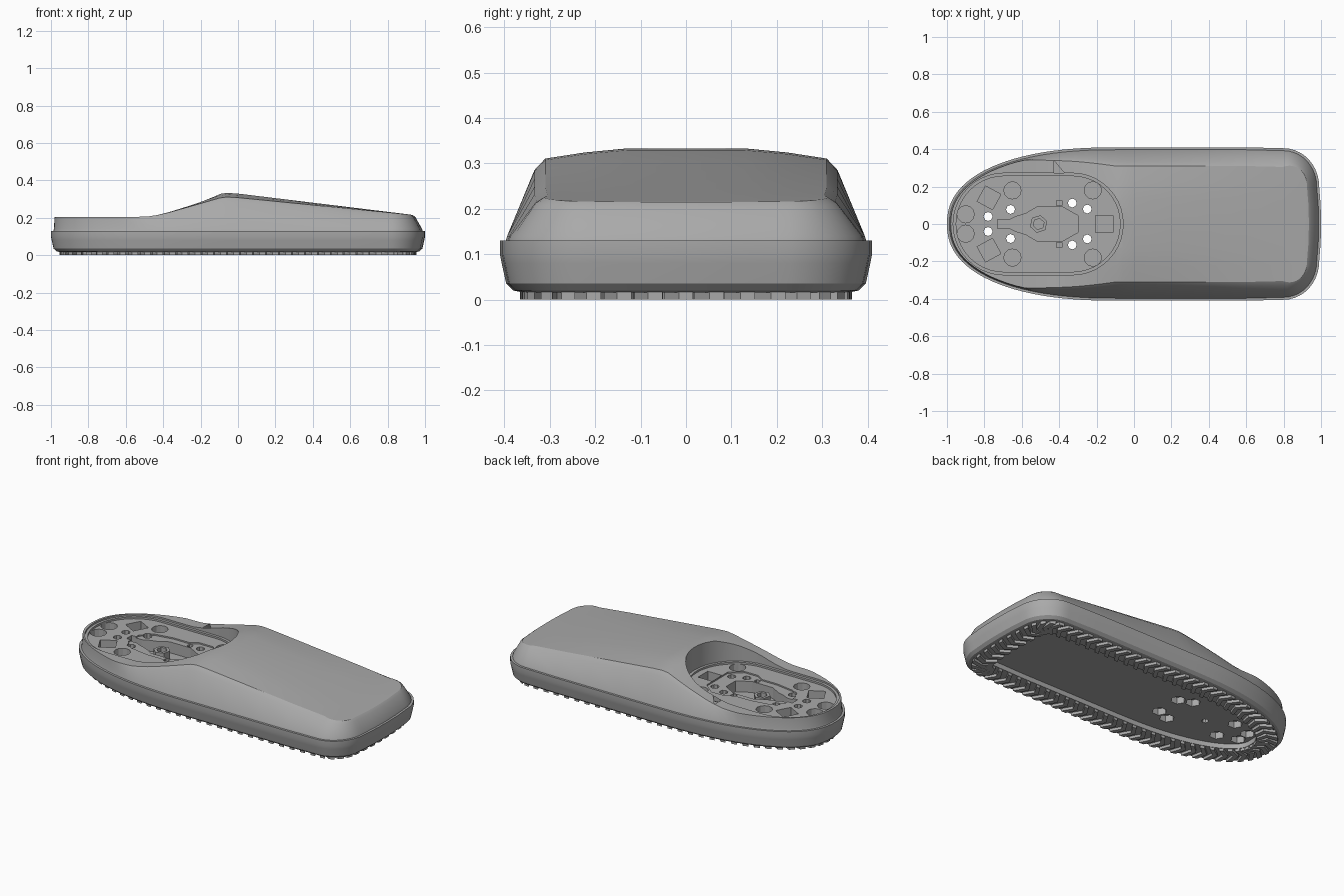
import bpy, bmesh, math
from mathutils import Vector

if "Cube" in bpy.data.objects:
    bpy.data.objects.remove(bpy.data.objects["Cube"])

grey = bpy.data.materials.new("plain grey")
grey.use_nodes = True
grey.diffuse_color = (0.4, 0.4, 0.4, 1)
grey.node_tree.nodes["Principled BSDF"].inputs["Base Color"].default_value = (0.4, 0.4, 0.4, 1)


def make_object(name, bm):
    bmesh.ops.remove_doubles(bm, verts=bm.verts, dist=0.0002)
    bmesh.ops.recalc_face_normals(bm, faces=bm.faces)
    mesh = bpy.data.meshes.new(name)
    bm.to_mesh(mesh)
    bm.free()
    mesh.materials.append(grey)
    obj = bpy.data.objects.new(name, mesh)
    bpy.context.collection.objects.link(obj)
    return obj


def interp(table, x):
    for (x0, v0), (x1, v1) in zip(table, table[1:]):
        if x <= x1:
            return v0 + (v1 - v0) * max(0, (x - x0) / (x1 - x0))
    return table[-1][1]


# Plan outline: round left end, straight sides, rounded right corners
def plan_outline():
    half = []
    for i in range(25):
        a = math.pi / 2 * i / 24
        half.append(Vector((-0.1 - 0.9 * max(0, math.cos(a)) ** 0.87, 0.41 * math.sin(a) ** 0.87)))
    half += [Vector((x, 0.41)) for x in (-0.06, 0, 0.2, 0.4, 0.6)]
    for i in range(11):
        a = math.pi / 2 * i / 10
        half.append(Vector((0.8 + 0.19 * math.sin(a), 0.2 + 0.205 * math.cos(a))))
    half += [Vector((0.998, 0.1)), Vector((1, 0))]
    return half, half + [Vector((p.x, -p.y)) for p in half[-2:0:-1]]


HALF, RING = plan_outline()
COUNT = len(RING)


def inward(i):
    t = (RING[(i + 1) % COUNT] - RING[i - 1]).normalized()
    return Vector((t.y, -t.x))


def inset(amount):
    return [p + inward(i) * (amount(p.x) if callable(amount) else amount) for i, p in enumerate(RING)]


def loft(bm, rings):
    rows = [[bm.verts.new(v) for v in ring] for ring in rings]
    for a, b in zip(rows, rows[1:]):
        for i in range(len(a)):
            j = (i + 1) % len(a)
            bm.faces.new((a[i], a[j], b[j], b[i]))
    bm.faces.new(rows[0])
    return rows


def at_height(points, z):
    return [(p[0], p[1], z) for p in points]


def prism(bm, points, low, high):
    rows = loft(bm, [at_height(points, low), at_height(points, high)])
    bm.faces.new(rows[-1])


# Sole with a rounded lower edge
bm = bmesh.new()
levels = [(0.05, 0.016), (0.03, 0.02), (0.014, 0.035), (0.004, 0.08), (0, 0.1), (0, 0.13)]
rows = loft(bm, [at_height(inset(d), z) for d, z in levels])
bm.faces.new(rows[-1])
sole = make_object("sole", bm)

# Upper shell: flat front, hump and long slope, with a crowned top
TOP = [(-0.5, 0.205), (-0.45, 0.209), (-0.38, 0.228), (-0.2, 0.29), (-0.11, 0.325),
       (-0.06, 0.333), (0, 0.329), (0.92, 0.217), (0.95, 0.212)]
LEAN = [(-0.6, 0.02), (-0.45, 0.05), (-0.1, 0.1), (0.8, 0.1), (0.97, 0.065), (1, 0.065)]


def edge_height(x):
    t = interp(TOP, x)
    return t - max(0, t - 0.215) * 0.19


bm = bmesh.new()
edge = inset(lambda x: interp(LEAN, x))
shoulder = inset(lambda x: 0.015 + (interp(LEAN, x) - 0.015) * 0.72)
rim = [(p.x, p.y, edge_height(p.x)) for p in edge]
shoulder = [(p.x, p.y, 0.13 + (r[2] - 0.13) * 0.86) for p, r in zip(shoulder, rim)]
rows = loft(bm, [at_height(inset(0.013), 0.13), at_height(inset(0.016), 0.14), shoulder, rim])
CROWN = [(1, 1), (0.72, 0.4), (0.42, 0), (0, 0), (-0.42, 0), (-0.72, 0.4), (-1, 1)]
strips = []
for i in range(len(HALF)):
    x, y, z = rim[i]
    drop = interp(TOP, x) - z
    strips.append([bm.verts.new((x, y * f, z + drop * (1 - g))) for f, g in CROWN])
for a, b in zip(strips, strips[1:]):
    for k in range(len(CROWN) - 1):
        bm.faces.new((a[k], a[k + 1], b[k + 1], b[k]))
bmesh.ops.dissolve_degenerate(bm, dist=0.0002, edges=bm.edges)
upper = make_object("upper_shell", bm)


# Shapes for the recess and its pockets
def polygon(cx, cy, r, n, turn=0.0):
    return [(cx + r * math.cos(turn + math.tau * i / n), cy + r * math.sin(turn + math.tau * i / n))
            for i in range(n)]


def stadium(left, right, r):
    arc = [math.pi * (i / 20 - 0.5) for i in range(21)]
    return ([(right + r * math.cos(a), r * math.sin(a)) for a in arc]
            + [(left - r * math.cos(a), -r * math.sin(a)) for a in arc])


def mirrored(profile):
    return profile + [(x, -y) for x, y in reversed(profile)]


def cut(targets, shapes, low, high):
    bm = bmesh.new()
    for shape in shapes:
        prism(bm, shape, low, high)
    cutter = make_object("cutter", bm)
    cutter.hide_render = True
    for obj in targets:
        mod = obj.modifiers.new("cut", 'BOOLEAN')
        mod.operation = 'DIFFERENCE'
        mod.solver = 'EXACT'
        mod.object = cutter
        bpy.context.view_layer.objects.active = obj
        bpy.ops.object.modifier_apply(modifier=mod.name)
    bpy.data.objects.remove(cutter)


SIDES = (1, -1)
plate_step = mirrored([(-0.7, 0.05), (-0.64, 0.11), (-0.52, 0.13), (-0.42, 0.13), (-0.37, 0.16),
                       (-0.28, 0.16), (-0.21, 0.1), (-0.21, 0.06)])
channel = mirrored([(-0.73, 0.025), (-0.66, 0.025), (-0.63, 0.04), (-0.58, 0.055), (-0.52, 0.09),
                    (-0.38, 0.09), (-0.3, 0.045)])
rounds = [polygon(x, s * y, 0.046, 12) for x, y in ((-0.65, 0.18), (-0.22, 0.18), (-0.9, 0.052)) for s in SIDES]
squares = [polygon(-0.775, s * 0.14, 0.066, 4, s * (math.pi / 4 - 0.5)) for s in SIDES]
square_end = polygon(-0.16, 0, 0.066, 4, math.pi / 4)
slots = [polygon(-0.4, s * 0.112, 0.02, 4, math.pi / 4) for s in SIDES]
bolts = [(x, s * y) for x, y in ((-0.78, 0.04), (-0.66, 0.078), (-0.33, 0.112), (-0.25, 0.08)) for s in SIDES]

# Recess, pockets and bolt holes
cut([upper], [stadium(-0.695, -0.33, 0.272)], 0.195, 0.6)
cut([upper], [stadium(-0.695, -0.33, 0.256)], 0.184, 0.6)
cut([upper], [plate_step], 0.176, 0.6)
cut([upper, sole], rounds + squares + slots + [square_end, channel], 0.11, 0.6)
cut([upper, sole], [polygon(x, y, 0.024, 8) for x, y in bolts], -0.1, 0.6)

# Underside hollow, nut seats and centre bolt hole
cut([sole], [[tuple(p) for p in inset(0.165)]], -0.1, 0.045)
cut([sole], [polygon(x, y, 0.042, 6) for x, y in bolts] + [polygon(-0.51, 0, 0.02, 8)], -0.1, 0.085)

# Hexagonal boss in the centre channel
bm = bmesh.new()
outer, inner = polygon(-0.51, 0, 0.048, 6, 0.3), polygon(-0.51, 0, 0.03, 6, 0.3)
rows = loft(bm, [at_height(outer, 0.108), at_height(outer, 0.165), at_height(inner, 0.165), at_height(inner, 0.13)])
bm.faces.new(rows[-1])
boss = make_object("centre_boss", bm)

# Chevron tread bars spaced evenly around the underside
bm = bmesh.new()
lengths = [(RING[(i + 1) % COUNT] - RING[i]).length for i in range(COUNT)]
bars = 72
step = sum(lengths) / bars
i, walked = 0, 0.0
for b in range(bars):
    while walked + lengths[i] < b * step:
        walked += lengths[i]
        i += 1
    f = (b * step - walked) / lengths[i]
    j = (i + 1) % COUNT
    base = RING[i].lerp(RING[j], f)
    n = inward(i).lerp(inward(j), f).normalized()
    t = Vector((-n.y, n.x))
    spine = [(0.045, 0.0), (0.105, 0.04), (0.162, 0.0)]
    bar = []
    for depth, shift in spine:
        squeeze = 1 - depth * 1.5
        bar.append((base + n * depth + t * shift * squeeze, t * 0.017 * squeeze))
    prism(bm, [c - w for c, w in bar] + [c + w for c, w in reversed(bar)], 0, 0.024)
make_object("tread", bm)

# Smooth rounded surfaces while keeping hard edges
for obj in (sole, upper, boss):
    bpy.ops.object.select_all(action='DESELECT')
    obj.select_set(True)
    bpy.context.view_layer.objects.active = obj
    bpy.ops.object.shade_smooth_by_angle(angle=math.radians(25))
